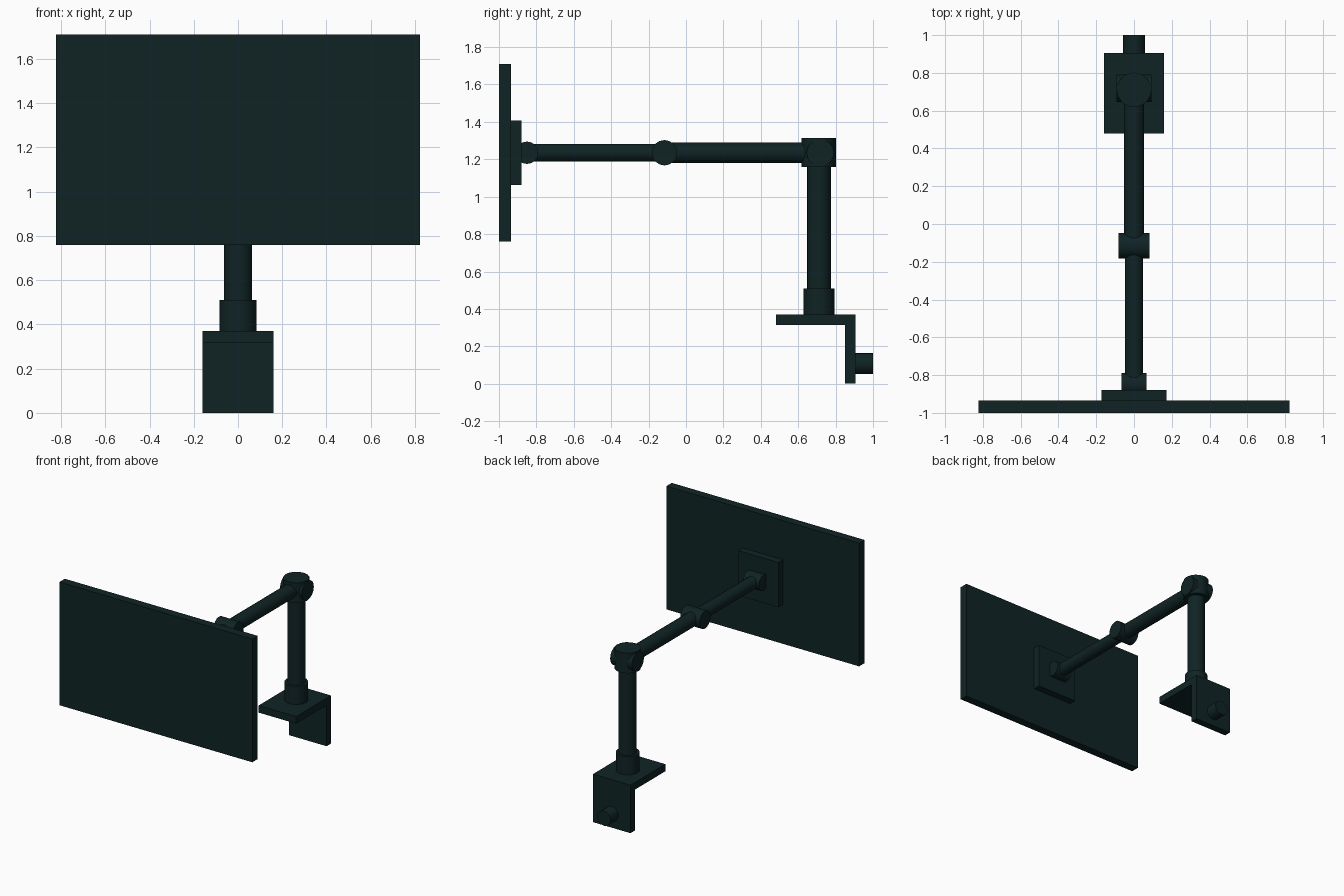
import bpy
from math import pi, radians

default = bpy.data.objects.get("Cube")
if default:
    bpy.data.objects.remove(default, do_unlink=True)

# One dark teal finish for the whole stand
COLOUR = (0.005, 0.017, 0.018, 1)
finish = bpy.data.materials.new("dark_teal")
finish.use_nodes = True
finish.diffuse_color = COLOUR
finish.node_tree.nodes["Principled BSDF"].inputs["Base Color"].default_value = COLOUR


def box(name, x, y, z):
    """Box from (low, high) ranges."""
    bpy.ops.mesh.primitive_cube_add(size=1)
    ob = bpy.context.object
    ob.name = name
    ranges = (x, y, z)
    ob.location = [(a + b) / 2 for a, b in ranges]
    ob.scale = [b - a for a, b in ranges]
    bpy.ops.object.transform_apply(location=False, rotation=False, scale=True)
    ob.data.materials.append(finish)
    return ob


def rod(name, axis, radius, centre, length):
    """Smooth cylinder along the given axis."""
    turn = {"x": (0, pi / 2, 0), "y": (pi / 2, 0, 0), "z": (0, 0, 0)}[axis]
    bpy.ops.mesh.primitive_cylinder_add(vertices=16, radius=radius, depth=length,
                                        location=centre, rotation=turn)
    ob = bpy.context.object
    ob.name = name
    bpy.ops.object.shade_smooth_by_angle(angle=radians(35))
    ob.data.materials.append(finish)
    return ob


POST_Y, ELBOW_Y, TILT_Y = 0.71, -0.115, -0.85
ARM_Z = 1.235

# Desk clamp
box("clamp_top_plate", (-.16, .16), (.48, .905), (.315, .37))
box("clamp_back_plate", (-.16, .16), (.85, .905), (0, .34))
rod("clamp_knob", "y", .057, (0, .94, .108), .12)

# Post
rod("post_collar", "z", .083, (0, POST_Y, .43), .16)
rod("post", "z", .064, (0, POST_Y, .82), .8)

# Shoulder joint: swivel cap with a cross pivot
rod("shoulder_swivel", "z", .092, (0, POST_Y, ARM_Z), .155)
rod("shoulder_pivot", "x", .073, (0, POST_Y + .008, ARM_Z), .186)

# Arms
for name, r, a, b in (("rear_arm", .054, ELBOW_Y, POST_Y),
                      ("front_arm", .048, TILT_Y, ELBOW_Y)):
    rod(name, "y", r, (0, (a + b) / 2, ARM_Z), b - a)

# Elbow and tilt joints
rod("elbow_joint", "x", .068, (0, ELBOW_Y, ARM_Z), .164)
rod("tilt_joint", "x", .06, (0, TILT_Y, ARM_Z), .134)

# Screen and its mount
box("mount_plate", (-.172, .172), (-.94, -.88), (1.062, 1.408))
box("screen", (-.822, .822), (-1, -.935), (.76, 1.71))
